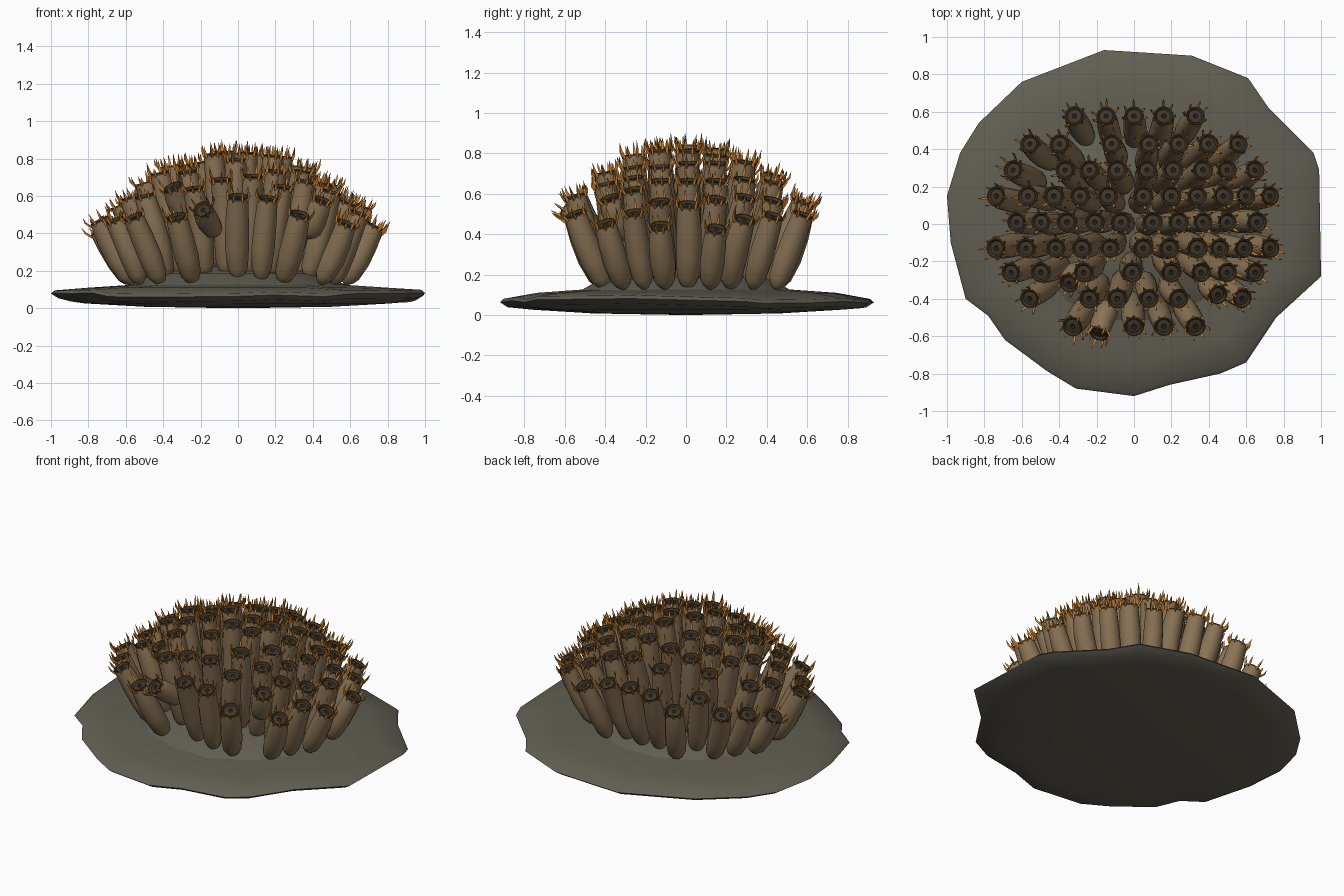
import bpy, bmesh, math, random
from mathutils import Vector

random.seed(4)
if "Cube" in bpy.data.objects:
    bpy.data.objects.remove(bpy.data.objects["Cube"])


def make_material(name, colour):
    mat = bpy.data.materials.new(name)
    mat.use_nodes = True
    mat.diffuse_color = (*colour, 1)
    shader = mat.node_tree.nodes["Principled BSDF"]
    shader.inputs["Base Color"].default_value = (*colour, 1)
    shader.inputs["Roughness"].default_value = 0.9
    return mat


ROCK = make_material("grey green rock", (0.12, 0.112, 0.085))
TUBE = make_material("tan tube", (0.255, 0.172, 0.092))
POLYP = make_material("dark brown polyp", (0.052, 0.037, 0.021))
MOUTH = make_material("near black mouth", (0.018, 0.014, 0.01))
SPIKE = make_material("orange spike", (0.56, 0.2, 0.025))


def finish(bm, name, materials, angle=40):
    """Turn a bmesh into a smooth object with sharp creases kept."""
    bmesh.ops.recalc_face_normals(bm, faces=bm.faces)
    mesh = bpy.data.meshes.new(name)
    bm.to_mesh(mesh)
    bm.free()
    for mat in materials:
        mesh.materials.append(mat)
    for poly in mesh.polygons:
        poly.use_smooth = True
    mesh.set_sharp_from_angle(angle=math.radians(angle))
    obj = bpy.data.objects.new(name, mesh)
    bpy.context.collection.objects.link(obj)
    return obj


def bridge(bm, lower, upper, material=0):
    """Join two rings of equal length with quads."""
    count = len(lower)
    for i in range(count):
        j = (i + 1) % count
        face = bm.faces.new((lower[i], lower[j], upper[j], upper[i]))
        face.material_index = material


def cap(bm, ring, centre, material=0):
    """Close a ring with a fan around a centre point."""
    tip = bm.verts.new(centre)
    for i, vert in enumerate(ring):
        face = bm.faces.new((vert, ring[(i + 1) % len(ring)], tip))
        face.material_index = material


# Flat rock slab with an uneven outline
OUTLINE = [(-.16, .93), (.31, .9), (.61, .78), (.72, .62), (.96, .38), (.99, .29),
           (1, -.28), (.76, -.5), (.6, -.74), (.46, -.8), (.19, -.86), (0, -.92),
           (-.31, -.88), (-.46, -.79), (-.69, -.62), (-.78, -.49), (-.9, -.4),
           (-.98, -.1), (-1, .15), (-.93, .38), (-.83, .54), (-.6, .76)]
SLAB_RINGS = [(.5, .008), (.82, .026), (.96, .045), (1, .07), (.98, .087),
              (.8, .11), (.5, .13)]


def build_slab():
    bm = bmesh.new()
    wobble = [random.uniform(-.014, .014) for _ in OUTLINE]
    rings = []
    for scale, z in SLAB_RINGS:
        lift = scale >= .9
        rings.append([bm.verts.new((x * scale, y * scale, z + wobble[i] * lift))
                      for i, (x, y) in enumerate(OUTLINE)])
    for lower, upper in zip(rings, rings[1:]):
        bridge(bm, lower, upper)
    cap(bm, rings[0], (0, 0, 0))
    cap(bm, rings[-1], (0, 0, .13))
    finish(bm, "rock_slab", [ROCK], 60)


# Low mound from which the tubes grow
def build_mound():
    bm = bmesh.new()
    sides = 14
    rings = []
    for radius, z in [(.62, .1), (.46, .185), (.2, .225)]:
        ring = []
        for i in range(sides):
            a = math.tau * i / sides
            ring.append(bm.verts.new((radius * math.cos(a), radius * .92 * math.sin(a), z)))
        rings.append(ring)
    for lower, upper in zip(rings, rings[1:]):
        bridge(bm, lower, upper)
    cap(bm, rings[-1], (0, 0, .235))
    finish(bm, "mound", [ROCK])


# One coral tube: bent body, dark polyp in the end and a crown of spikes
BODY = [(0, .02), (.05, .038), (.14, .054), (.4, .063), (.7, .061), (.95, .055)]


def build_tube(name, foot, tip, sides=12):
    bm = bmesh.new()
    axis = (tip - foot).normalized()
    side = axis.cross(Vector((0, 1, 0))).normalized()
    other = axis.cross(side)
    bend = (side * random.uniform(-1, 1) + other * random.uniform(-1, 1)) * .012
    girth = random.uniform(.95, 1.04)

    def around(angle):
        return side * math.cos(angle) + other * math.sin(angle)

    def ring(centre, radius):
        return [bm.verts.new(centre + around(math.tau * i / sides) * radius * girth)
                for i in range(sides)]

    body = [ring(foot.lerp(tip, t) + bend * math.sin(math.pi * t), r) for t, r in BODY]
    for lower, upper in zip(body, body[1:]):
        bridge(bm, lower, upper)
    cap(bm, body[0], foot - axis * .015)

    # Dark rim, shallow polyp and small mouth
    last = body[-1]
    for depth, radius, mat in [(.01, .054, 0), (0, .053, 1), (0, .046, 1),
                               (.012, .038, 1), (.008, .013, 1)]:
        nxt = ring(tip - axis * depth, radius)
        bridge(bm, last, nxt, mat)
        last = nxt
    cap(bm, last, tip - axis * .02, 2)

    # Spikes around the rim
    count = random.choice((7, 8, 9))
    start = random.random()
    for k in range(count):
        angle = math.tau * (k + start + random.uniform(-.2, .2)) / count
        out = around(angle)
        across = axis.cross(out)
        root = tip + out * .051 * girth - axis * .018
        length = random.uniform(.045, .085)
        flare = random.uniform(.1, .6)
        mid = root + (axis * .5 + out * flare * .6) * length
        end = root + (axis + out * flare * .7) * length
        rows = [[bm.verts.new(centre + (out * math.cos(a) + across * math.sin(a)) * r)
                 for a in (0, math.tau / 3, -math.tau / 3)]
                for centre, r in ((root, .0095), (mid, .007))]
        bridge(bm, rows[0], rows[1], 3)
        cap(bm, rows[1], end, 3)
        cap(bm, rows[0], root, 3)
    finish(bm, name, [TUBE, POLYP, MOUTH, SPIKE])


# Rows of tube tips: depth of the row, then positions across it
ROWS = [
    (.58, (-.32, -.15, 0, .16, .33)),
    (.43, (-.56, -.4, -.12, .08, .24, .4, .56)),
    (.29, (-.65, -.37, -.24, -.09, .07, .21, .37, .5, .65)),
    (.15, (-.74, -.57, -.43, -.29, -.14, .05, .2, .34, .48, .6, .73)),
    (.01, (-.63, -.5, -.36, -.21, -.07, .1, .24, .37, .5, .66)),
    (-.13, (-.74, -.58, -.42, -.28, -.13, .05, .19, .34, .46, .59, .73)),
    (-.26, (-.66, -.5, -.27, -.01, .2, .36, .5, .65)),
    (-.4, (-.56, -.24, -.09, .08, .24, .58)),
    (-.55, (-.33, 0, .16, .33)),
]

# Short side branches that sprout from other tubes: foot, then tip
BRANCHES = [
    ((-.12, -.42, .4), (-.19, -.59, .53)),
    ((.38, -.31, .38), (.45, -.38, .58)),
    ((-.27, -.24, .48), (-.35, -.32, .65)),
]


def build_colony():
    tips = [(x, y) for y, row in ROWS for x in row]
    for n, (x, y) in enumerate(tips, 1):
        r2 = x * x + y * y
        top = .835 - .68 * x * x - .82 * y * y
        ratio = .64 + .17 * math.sqrt(r2) + random.uniform(-.03, .03)
        foot = Vector((x * ratio, y * ratio, max(.135, .2 - .15 * r2)))
        tip = Vector((x, y, top + random.uniform(-.025, .025)))
        build_tube(f"coral_tube_{n:02d}", foot, tip)
    for n, (foot, tip) in enumerate(BRANCHES, 1):
        build_tube(f"side_branch_{n}", Vector(foot), Vector(tip))


build_slab()
build_mound()
build_colony()
